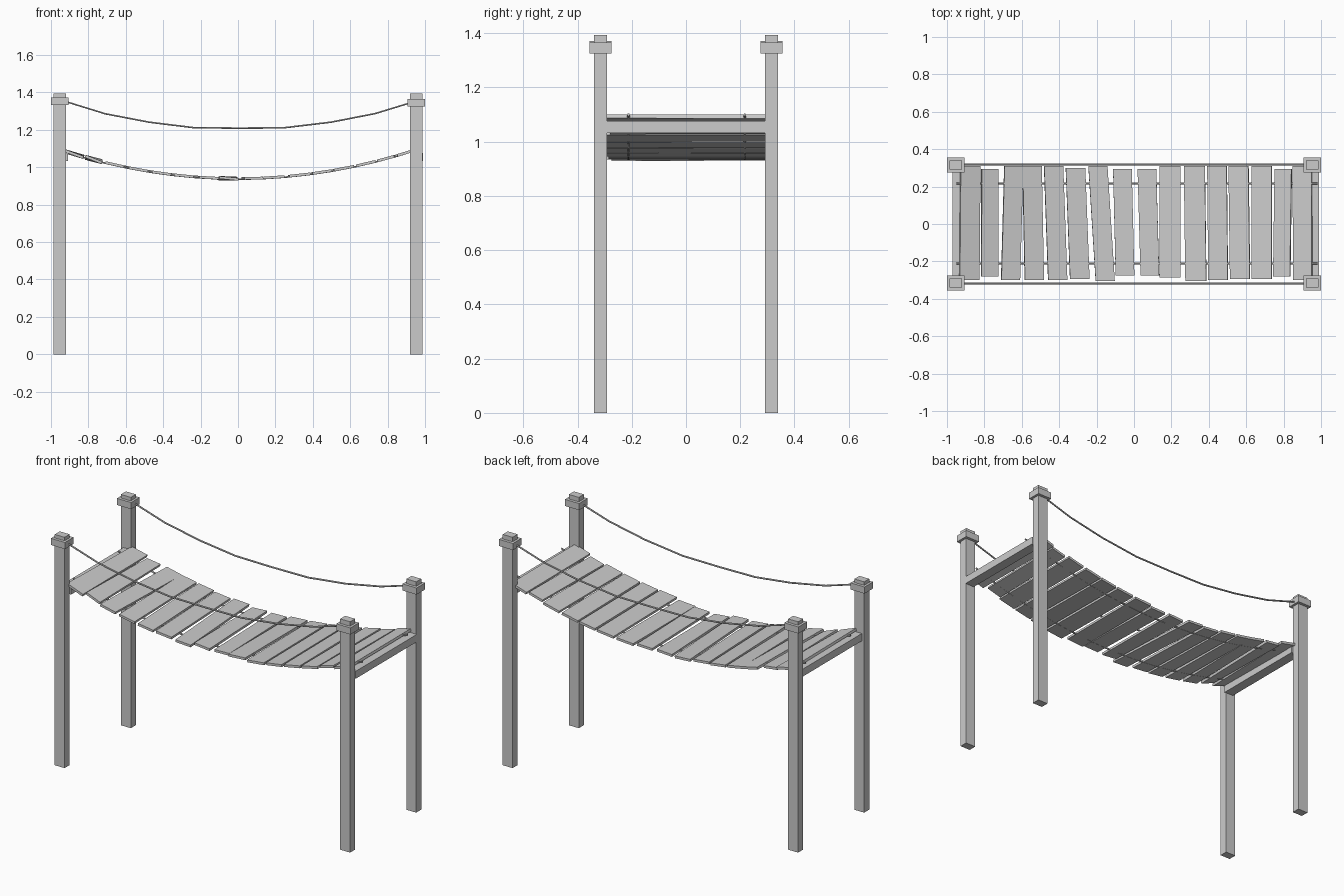
import bpy, bmesh, math
from mathutils import Vector

if "Cube" in bpy.data.objects:
    bpy.data.objects.remove(bpy.data.objects["Cube"])


def sag(x):
    """Height of the hanging deck at x."""
    return 0.94 + 0.17 * x * x


def mesh_object(name, bm):
    bmesh.ops.recalc_face_normals(bm, faces=bm.faces)
    me = bpy.data.meshes.new(name)
    bm.to_mesh(me)
    bm.free()
    ob = bpy.data.objects.new(name, me)
    bpy.context.collection.objects.link(ob)
    return ob


def box(name, lo, hi):
    bm = bmesh.new()
    bmesh.ops.create_cube(bm, size=1)
    for v in bm.verts:
        v.co = Vector([lo[i] + (v.co[i] + 0.5) * (hi[i] - lo[i]) for i in range(3)])
    return mesh_object(name, bm)


def rope(name, pts, r, sides=6):
    bm = bmesh.new()
    rings = []
    for p in pts:
        rings.append([bm.verts.new((p[0], p[1] + r * math.cos(a), p[2] + r * math.sin(a)))
                      for a in (2 * math.pi * k / sides for k in range(sides))])
    for a, b in zip(rings, rings[1:]):
        for k in range(sides):
            j = (k + 1) % sides
            bm.faces.new((a[k], a[j], b[j], b[k]))
    bm.faces.new(rings[0])
    bm.faces.new(rings[-1])
    return mesh_object(name, bm)


# posts with collars
for sx, cap_z in ((-1, 1.352), (1, 1.346)):
    for sy in (-1, 1):
        x, y = sx * 0.953, sy * 0.3155
        box("post", (x - 0.033, y - 0.024, 0), (x + 0.033, y + 0.024, 1.393))
        box("post_collar", (x - 0.047, y - 0.041, cap_z - 0.02),
            (x + 0.047, y + 0.041, cap_z + 0.02))

# end beams
for x0 in (-0.97, 0.93):
    box("end_beam", (x0, -0.292, 1.032), (x0 + 0.06, 0.292, 1.077))

# hand ropes
rail = [(-0.93, 1.354), (-0.71, 1.286), (-0.475, 1.241), (-0.24, 1.212), (0, 1.209),
        (0.245, 1.211), (0.497, 1.241), (0.733, 1.287), (0.93, 1.347)]
for y in (-0.318, 0.318):
    rope("hand_rope", [(x, y, z) for x, z in rail], 0.005)

# deck ropes
for y in (-0.212, 0.217):
    xs = [-0.95 + 1.93 * i / 16 for i in range(17)]
    rope("deck_rope", [(x, y, sag(x) - 0.004) for x in xs], 0.005)

# planks: x at back, x at front, width, y back, y front, twist
planks = [
    (-0.875, -0.88, 0.105, 0.31, -0.30, 0.008), (-0.77, -0.772, 0.09, 0.295, -0.28, 0.012),
    (-0.643, -0.66, 0.10, 0.31, -0.30, 0), (-0.545, -0.533, 0.102, 0.31, -0.30, 0),
    (-0.43, -0.408, 0.102, 0.31, -0.30, 0), (-0.313, -0.29, 0.104, 0.30, -0.295, 0),
    (-0.193, -0.154, 0.102, 0.31, -0.305, 0), (-0.062, -0.048, 0.10, 0.295, -0.275, 0.008),
    (0.069, 0.085, 0.10, 0.295, -0.275, 0), (0.192, 0.192, 0.112, 0.31, -0.285, 0),
    (0.323, 0.331, 0.112, 0.31, -0.305, 0), (0.444, 0.45, 0.104, 0.31, -0.30, 0),
    (0.559, 0.567, 0.106, 0.31, -0.295, 0), (0.684, 0.684, 0.106, 0.31, -0.295, 0),
    (0.798, 0.79, 0.09, 0.295, -0.28, 0), (0.900, 0.902, 0.10, 0.31, -0.30, 0)]
T = 0.007
for i, (xb, xf, w, yb, yf, tw) in enumerate(planks):
    bm = bmesh.new()
    ends = []
    for cx, y, s in ((xb, yb, 1), (xf, yf, -1)):
        mid = (xb + xf) / 2
        slope = 0.34 * mid
        ring = []
        for sx, sz in ((-1, -1), (1, -1), (1, 1), (-1, 1)):
            x = cx + sx * w / 2
            z = sag(mid) + slope * (x - mid) + s * sx * tw / 2 + sz * T
            ring.append(bm.verts.new((x - sz * T * slope, y, z)))
        ends.append(ring)
    a, b = ends
    for k in range(4):
        j = (k + 1) % 4
        bm.faces.new((a[k], a[j], b[j], b[k]))
    bm.faces.new(a)
    bm.faces.new(b)
    mesh_object("plank_%02d" % (i + 1), bm)
